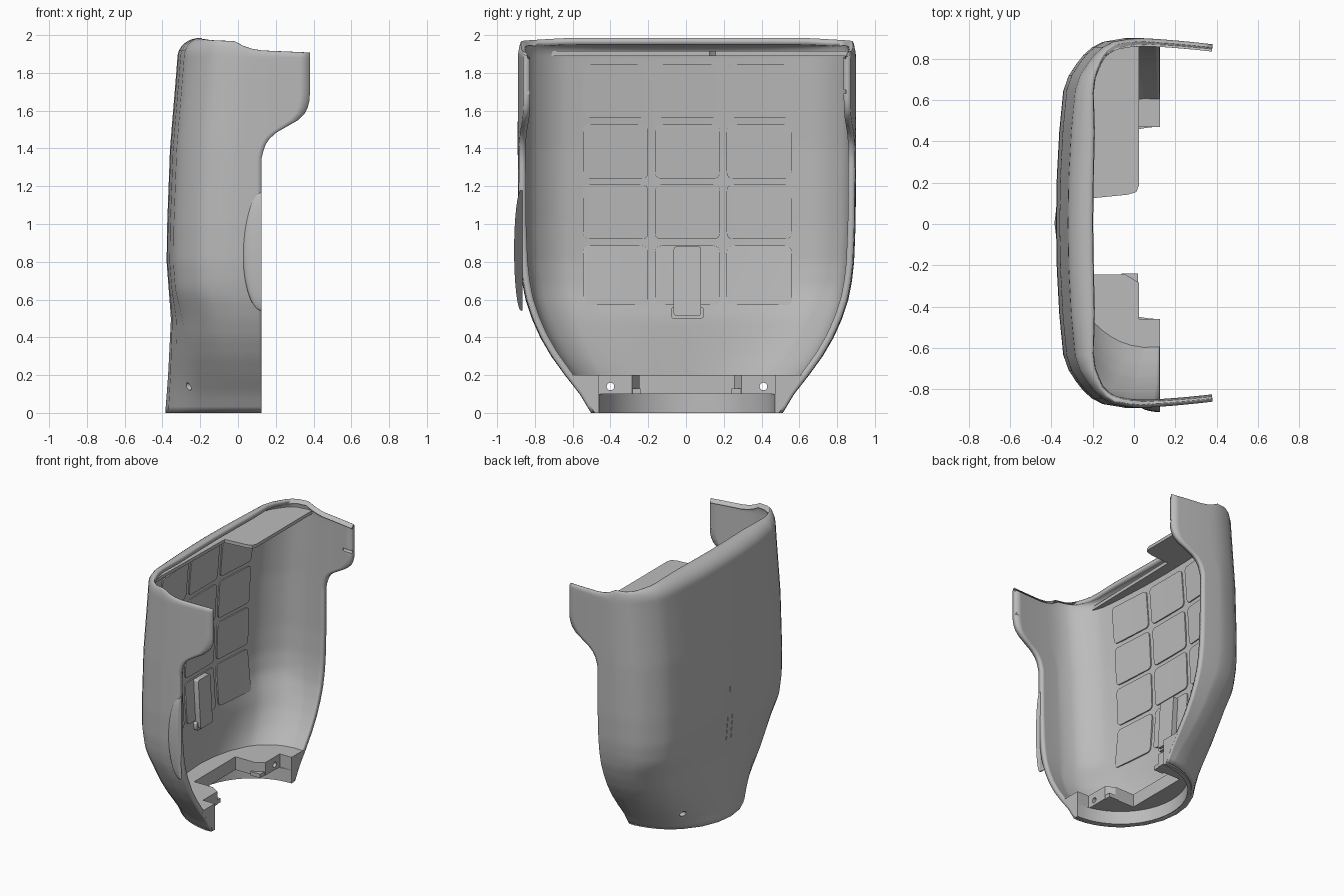
import bpy, bmesh, math
from mathutils import Vector

if "Cube" in bpy.data.objects:
    bpy.data.objects.remove(bpy.data.objects["Cube"], do_unlink=True)

GREY = (0.5, 0.5, 0.5, 1)
mat = bpy.data.materials.new("moulded grey plastic")
mat.use_nodes = True
mat.diffuse_color = GREY
mat.node_tree.nodes["Principled BSDF"].inputs["Base Color"].default_value = GREY
WALL = 0.035
SHIFT = 0.005


def interp(table, v):
    for (a, p), (b, q) in zip(table, table[1:]):
        if v <= b:
            t = max(0, (v - a) / (b - a))
            return p + (q - p) * t
    return table[-1][1]


# Profiles of the shell against height
HALF = [(0, .51), (.1, .57), (.2, .648), (.3, .72), (.4, .778), (.5, .822), (.6, .855),
        (.7, .874), (.8, .885), (1, .893), (1.4, .896), (2, .896)]
BACK = [(0, -.385), (.2, -.37), (.5, -.355), (.8, -.378), (1, -.375), (1.4, -.36), (1.8, -.327), (2, -.312)]
FRONT = [(1.35, .125), (1.41, .14), (1.45, .165), (1.49, .21), (1.53, .285), (1.56, .335),
         (1.6, .365), (1.66, .38), (2, .38)]
CORNER = [(0, 0), (.25, .004), (.5, .016), (.72, .035), (.8, .06), (.86, .095), (.91, .13),
          (.95, .17), (.98, .22), (.995, .3)]
TOP = [(-.1, 1.985), (-.02, 1.968), (.03, 1.942), (.1, 1.92), (.38, 1.908)]
FRACTIONS = [f for f, _ in CORNER]


def back_x(f, z):
    """Depth of the outer skin: round at the collar, boxy higher up."""
    f = min(abs(f), .995)
    xb = interp(BACK, z)
    round_x = .125 - (.125 - xb) * math.sqrt(1 - f * f)
    return round_x + (xb + interp(CORNER, f) - round_x) * min(1, z / .65)


def half_section(z, inset=0.0):
    """Points from the middle of the back to the front edge, y positive."""
    w = interp(HALF, z)
    pts = [(back_x(f, z), f * w, f) for f in FRACTIONS]
    x0, x1 = pts[-1][0], interp(FRONT, z)
    for i in range(1, 9):
        x = x0 + (x1 - x0) * i / 8
        pts.append((x, w * (1 - .035 * max(0, (x + .02) / .4) ** 1.5), 1))
    return [(x + inset * (1 - f ** 3), y - inset * f, f) for x, y, f in pts]


def full(half):
    return [(x, -y, f) for x, y, f in reversed(half[1:])] + list(half)


def add(name, bm, smooth=40):
    bmesh.ops.recalc_face_normals(bm, faces=bm.faces)
    me = bpy.data.meshes.new(name)
    bm.to_mesh(me)
    bm.free()
    ob = bpy.data.objects.new(name, me)
    bpy.context.collection.objects.link(ob)
    me.materials.append(mat)
    if smooth:
        bpy.ops.object.select_all(action="DESELECT")
        ob.select_set(True)
        bpy.context.view_layer.objects.active = ob
        bpy.ops.object.shade_smooth_by_angle(angle=math.radians(smooth))
    return ob


def prism(name, lower, upper, smooth=30):
    """Closed solid between two matching outlines."""
    bm = bmesh.new()
    a, b = ([bm.verts.new(p) for p in loop] for loop in (lower, upper))
    bm.faces.new(a)
    bm.faces.new(b)
    for i in range(len(a)):
        j = (i + 1) % len(a)
        bm.faces.new((a[i], a[j], b[j], b[i]))
    bmesh.ops.triangulate(bm, faces=[f for f in bm.faces if len(f.verts) > 4])
    return add(name, bm, smooth)


def box(bm, centre, size):
    ret = bmesh.ops.create_cube(bm, size=1)
    for v in ret["verts"]:
        v.co = Vector(v.co) * Vector(size) + Vector(centre)


def rod(bm, x0, x1, y, z, r, sides=24):
    ret = bmesh.ops.create_cone(bm, cap_ends=True, segments=sides, radius1=r, radius2=r, depth=x1 - x0)
    for v in ret["verts"]:
        v.co = ((x0 + x1) / 2 + v.co.z, y + v.co.x, z + v.co.y)


# Outer shell: stacked sections, then a rolled top lip
rows = []
for i in range(58):
    z = 1.88 * i / 57
    rows.append([(x, y + SHIFT, z) for x, y, f in full(half_section(z))])
base = full(half_section(1.88))
for k in range(1, 9):
    a = math.pi / 2 * k / 8
    row = []
    for x, y, f in base:
        top = min(2 - .03 * f * f, interp(TOP, x))
        roll = 1 - math.cos(a)
        row.append((x + .12 * (1 - f ** 4) * roll, y * (1 - .02 * roll) + SHIFT,
                    1.88 + (top - 1.88) * math.sin(a)))
    rows.append(row)
bm = bmesh.new()
grid = [[bm.verts.new(p) for p in row] for row in rows]
for r0, r1 in zip(grid, grid[1:]):
    for i in range(len(r0) - 1):
        bm.faces.new((r0[i], r0[i + 1], r1[i + 1], r1[i]))
bm.normal_update()
middle = min(bm.faces, key=lambda f: (f.calc_center_median() - Vector((-.37, 0, 1))).length)
flip = middle.normal.x > 0
shell = add("outer_shell", bm)
if flip != (min(shell.data.polygons, key=lambda p: (p.center - Vector((-.37, 0, 1))).length).normal.x > 0):
    pass
if min(shell.data.polygons, key=lambda p: (p.center - Vector((-.37, 0, 1))).length).normal.x > 0:
    shell.data.flip_normals()
solid = shell.modifiers.new("wall", "SOLIDIFY")
solid.thickness = WALL
solid.offset = -1

# Bottom collar and the stepped mounting shelf above it
def liner(name, z0, z1, inner):
    loops = []
    for z in (z0, z1):
        outer = [(x, y + SHIFT, z) for x, y, f in full(half_section(z, .018))]
        loops.append(outer + [(x, y + SHIFT, z) for x, y in inner])
    return prism(name, *loops)


arc = [math.pi / 2 - math.pi * i / 32 for i in range(33)]
liner("bottom_collar", 0, .1, [(.125 - .465 * math.cos(a), .465 * math.sin(a)) for a in arc])
step = [(.125, .465), (.025, .465), (.025, .29), (-.04, .25), (-.2, .25)]
shelf = liner("mounting_shelf", .1, .2, step + [(x, -y) for x, y in reversed(step)])

# Clips beneath the shelf
bm = bmesh.new()
for s in (-1, 1):
    box(bm, (-.02, s * .265, .115), (.08, .05, .03))
add("shelf_clips", bm, 0)

# Top deck with its wider half
rim = [(x, y + SHIFT) for x, y, f in full(half_section(1.88, .02)) if x < (-.2 if y < 0 else .02)]
deck = rim + [(.025, .86), (.025, .19), (.012, .155), (-.03, .142), (-.2, .125)]
prism("top_deck", [(x, y, 1.89) for x, y in deck], [(x, y, 1.915) for x, y in deck])


# Raised panels that follow the inside of the back wall
def wall_x(y, z):
    return back_x((y - SHIFT) / interp(HALF, z), z) + WALL


def panel(name, y0, y1, z0, z1, height, r=.03):
    loops = [[], []]
    for cy, cz, start in ((y1 - r, z1 - r, 0), (y0 + r, z1 - r, 90), (y0 + r, z0 + r, 180), (y1 - r, z0 + r, 270)):
        for k in range(5):
            a = math.radians(start + 22.5 * k)
            y, z = cy + r * math.cos(a), cz + r * math.sin(a)
            loops[0].append((wall_x(y, z) - .012, y, z))
            loops[1].append((wall_x(y, z) + height, y, z))
    return prism(name, *loops)


for row, (z0, z1) in enumerate(((.57, .885), (.92, 1.208), (1.24, 1.53), (1.565, 1.845))):
    for col, y0 in enumerate((-.545, -.165, .215)):
        panel(f"inner_panel_{row}_{col}", y0, y0 + .345, z0, z1, .008)
panel("latch_cover", -.065, .08, .515, .88, .05, .012)
panel("latch_foot", -.08, .095, .5, .56, .03, .015)

# Screw bosses near the top of each flank
bm = bmesh.new()
rod(bm, -.22, .375, .84, 1.7, .027)
box(bm, (.08, .862, 1.7), (.59, .03, .04))
rod(bm, .325, .375, -.815, 1.695, .034)
box(bm, (.35, -.84, 1.695), (.05, .05, .062))
bosses = add("screw_bosses", bm)

# Thumb bulge on the right flank
bm = bmesh.new()
bmesh.ops.create_uvsphere(bm, u_segments=32, v_segments=20, radius=1)
for v in bm.verts:
    v.co = (.125 + .1 * v.co.x, -.872 + .038 * v.co.y, .86 + .32 * v.co.z)
cut = bmesh.ops.bisect_plane(bm, geom=bm.verts[:] + bm.edges[:] + bm.faces[:],
                             plane_co=(.125, 0, 0), plane_no=(1, 0, 0), clear_outer=True)
bmesh.ops.bisect_plane(bm, geom=bm.verts[:] + bm.edges[:] + bm.faces[:],
                       plane_co=(0, -.865, 0), plane_no=(0, 1, 0), clear_outer=True)
bmesh.ops.holes_fill(bm, edges=[e for e in bm.edges if e.is_boundary])
add("thumb_bulge", bm)

# Cutters: screw holes, and a ring of slits in the back
bm = bmesh.new()
for s in (-1, 1):
    rod(bm, -.6, .4, s * .405 + SHIFT, .14, .02)
rod(bm, .3, .5, .84, 1.7, .01)
rod(bm, .3, .5, -.815, 1.695, .012)
for s in (-1, 1):
    for k in range(4):
        box(bm, (-.37, s * .028, .6 + .05 * k), (.05, .007, .03))
box(bm, (-.37, 0, .97), (.05, .007, .04))
cutter = add("hole_cutter", bm, 0)
cutter.hide_render = True
cutter.hide_set(True)
for ob in (shell, shelf, bosses):
    mod = ob.modifiers.new("holes", "BOOLEAN")
    mod.operation = "DIFFERENCE"
    mod.object = cutter
    mod.solver = "EXACT"
